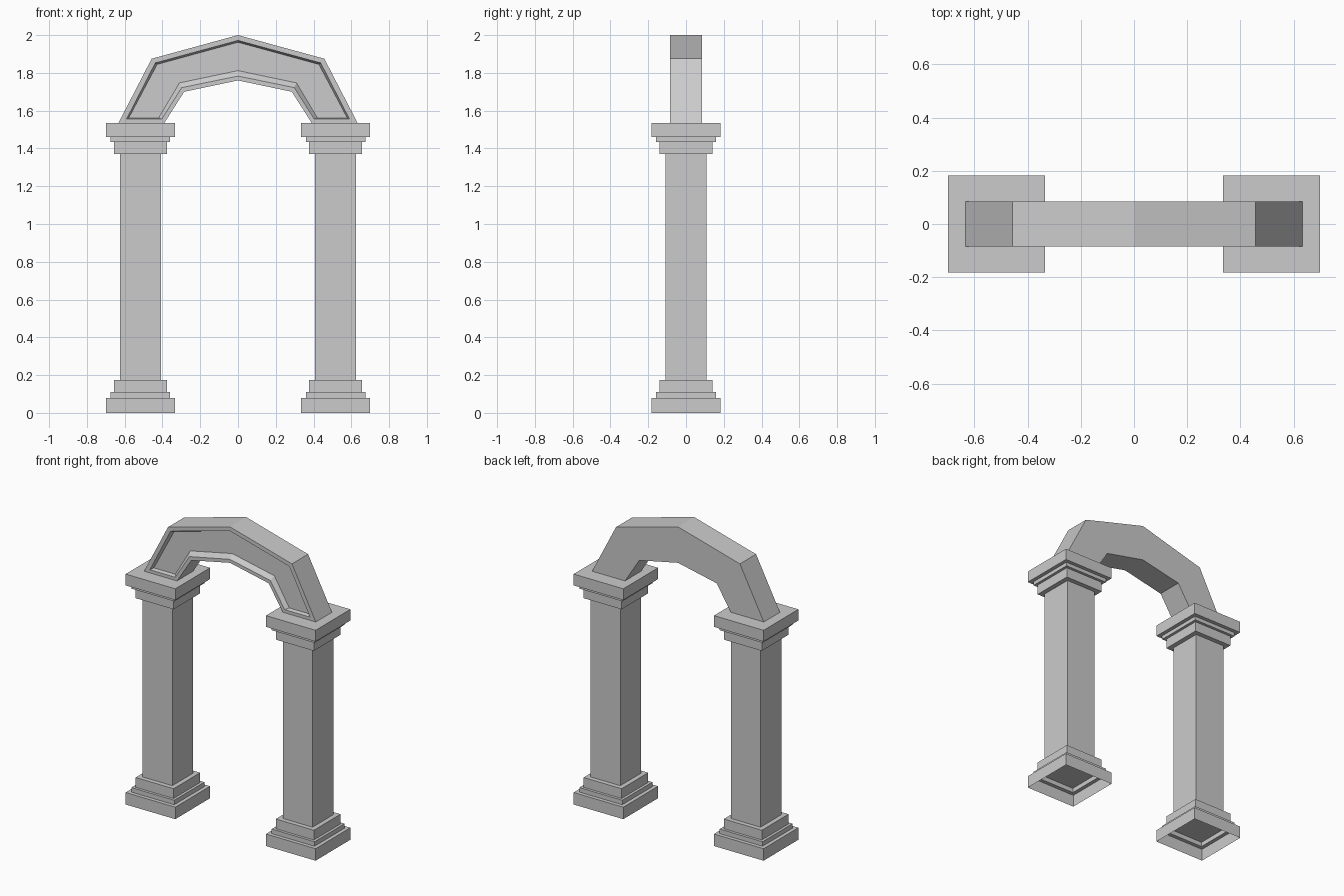
import bpy
import bmesh

if "Cube" in bpy.data.objects:
    bpy.data.objects.remove(bpy.data.objects["Cube"])


def finish(bm, name):
    bmesh.ops.recalc_face_normals(bm, faces=bm.faces)
    mesh = bpy.data.meshes.new(name)
    bm.to_mesh(mesh)
    bm.free()
    obj = bpy.data.objects.new(name, mesh)
    bpy.context.collection.objects.link(obj)
    return obj


def bridge(bm, a, b):
    """Quads between two closed rings of equal length."""
    n = len(a)
    for i in range(n):
        j = (i + 1) % n
        bm.faces.new((a[i], a[j], b[j], b[i]))


# Columns: square stepped profile (half width, z), hollow under the plinth
PROFILE = [(0.183, 0), (0.183, 0.08), (0.158, 0.08), (0.158, 0.11),
           (0.14, 0.11), (0.14, 0.175), (0.109, 0.175), (0.109, 1.37),
           (0.14, 1.37), (0.14, 1.435), (0.158, 1.435), (0.158, 1.46),
           (0.183, 1.46), (0.183, 1.535)]


def column(name, x):
    bm = bmesh.new()
    rings = [[bm.verts.new((x + sx * h, sy * h, z))
              for sx, sy in ((-1, -1), (1, -1), (1, 1), (-1, 1))]
             for h, z in PROFILE]
    for a, b in zip(rings, rings[1:]):
        bridge(bm, a, b)
    bm.faces.new(rings[-1])
    obj = finish(bm, name)
    # Ceiling inside the hollow base
    bm = bmesh.new()
    bm.faces.new([bm.verts.new((x + sx * 0.14, sy * 0.14, 0.11))
                  for sx, sy in ((-1, -1), (-1, 1), (1, 1), (1, -1))])
    ceiling = finish(bm, name + "_base_underside")
    for p in ceiling.data.polygons:
        if p.normal.z > 0:
            p.flip()
    return obj


column("left_column", -0.517)
column("right_column", 0.517)


# Arch: left half of each outline, (outer path, inner path)
BODY = ([(-0.633, 1.535), (-0.457, 1.875), (0, 2.0)],
        [(-0.39, 1.535), (-0.285, 1.70), (0, 1.76)])
RIM = ([(-0.59, 1.556), (-0.438, 1.853), (0, 1.972)],
       [(-0.403, 1.556), (-0.298, 1.722), (0, 1.783)])
PANEL = ([(-0.578, 1.562), (-0.428, 1.845), (0, 1.962)],
         [(-0.42, 1.562), (-0.31, 1.747), (0, 1.812)])


def mirrored(path):
    return path + [(-x, z) for x, z in reversed(path[:-1])]


def arch_ring(bm, outline, y):
    outer, inner = (mirrored(p) for p in outline)
    return [bm.verts.new((x, y, z)) for x, z in outer + inner[::-1]]


def fill(bm, ring):
    """Fill an arch outline with one quad per segment."""
    n = len(ring)
    for i in range(n // 2 - 1):
        bm.faces.new((ring[i], ring[i + 1], ring[n - 2 - i], ring[n - 1 - i]))


bm = bmesh.new()
rings = [arch_ring(bm, BODY, 0.085), arch_ring(bm, BODY, -0.085),
         arch_ring(bm, RIM, -0.085), arch_ring(bm, PANEL, -0.06)]
for a, b in zip(rings, rings[1:]):
    bridge(bm, a, b)
fill(bm, rings[0])
fill(bm, rings[-1])
finish(bm, "arch")
